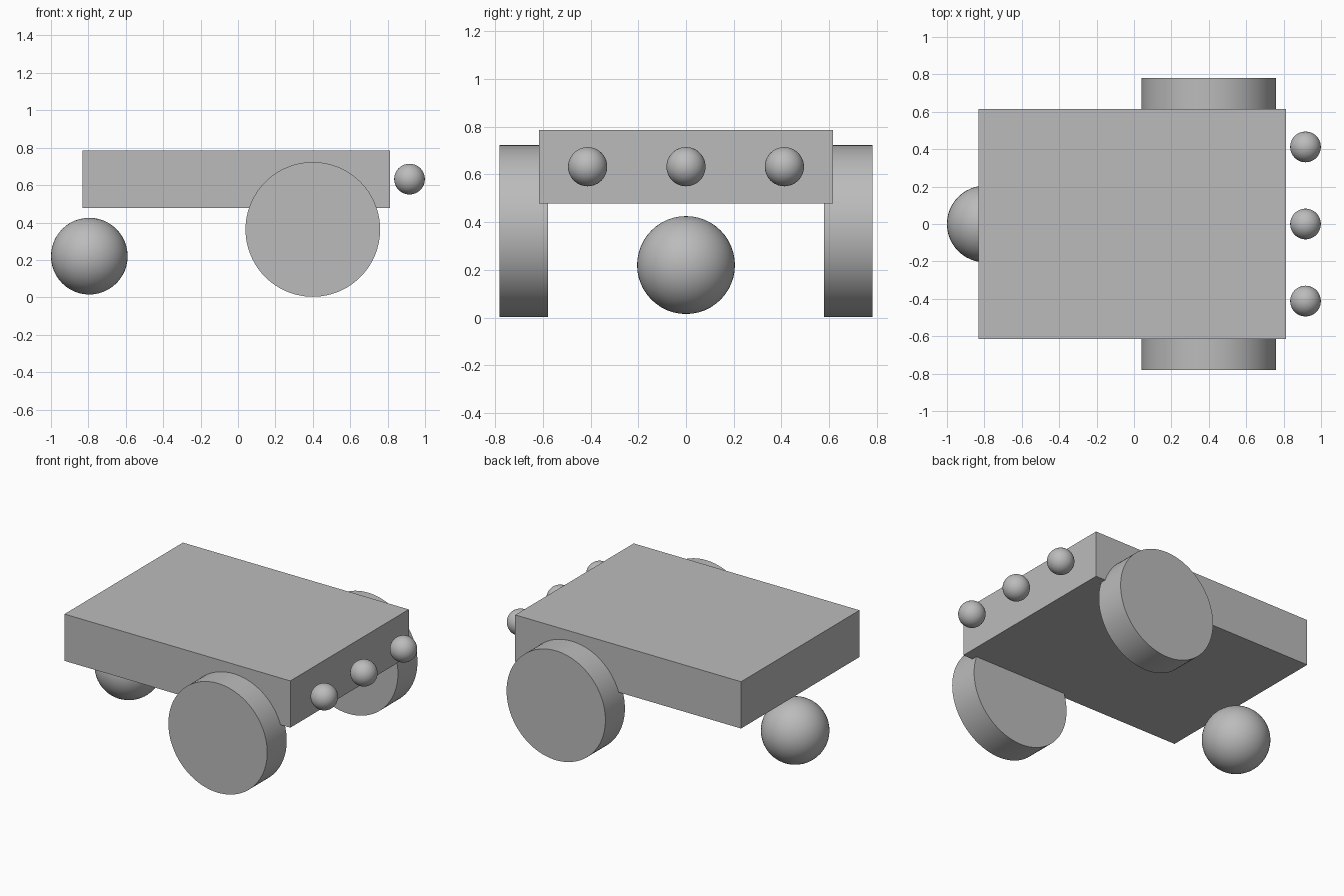
import bpy
import math

cube = bpy.data.objects.get("Cube")
if cube:
    bpy.data.objects.remove(cube, do_unlink=True)

# Single plain grey for every part
grey = bpy.data.materials.new("plain_grey")
grey.use_nodes = True
colour = (0.5, 0.5, 0.5, 1)
grey.diffuse_color = colour
grey.node_tree.nodes["Principled BSDF"].inputs["Base Color"].default_value = colour


def finish(name, smooth=True):
    obj = bpy.context.object
    obj.name = name
    obj.data.materials.append(grey)
    if smooth:
        bpy.ops.object.shade_smooth_by_angle(angle=math.radians(35))
    return obj


def ball(name, radius, location):
    bpy.ops.mesh.primitive_uv_sphere_add(segments=48, ring_count=24, radius=radius, location=location)
    return finish(name)


# Flat box chassis
bpy.ops.mesh.primitive_cube_add(size=1, location=(-0.01, 0, 0.632))
chassis = finish("chassis", smooth=False)
chassis.scale = (1.645, 1.232, 0.308)

# Pair of drive wheels, sunk slightly into the chassis sides
for side, name in ((-1, "right_wheel"), (1, "left_wheel")):
    bpy.ops.mesh.primitive_cylinder_add(vertices=96, radius=0.36, depth=0.203,
                                        location=(0.4, side * 0.68, 0.363),
                                        rotation=(math.pi / 2, 0, 0))
    finish(name)

# Ball caster under the opposite end
ball("ball_caster", 0.205, (-0.795, 0, 0.22))

# Row of three sensor balls ahead of the chassis
for i, name in enumerate(("right_sensor", "middle_sensor", "left_sensor")):
    ball(name, 0.082, (0.917, (i - 1) * 0.412, 0.632))
